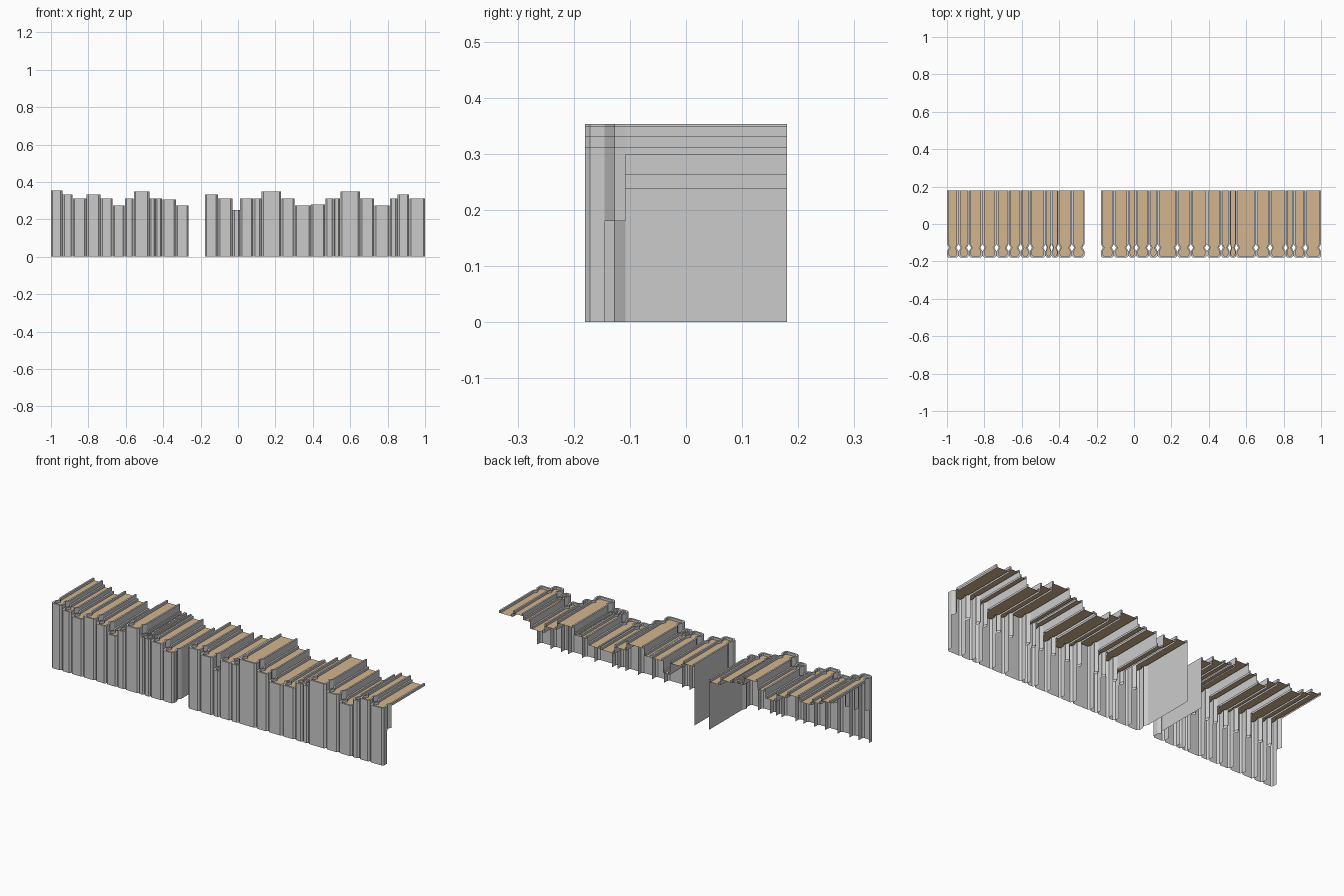
import bpy, bmesh

if "Cube" in bpy.data.objects:
    bpy.data.objects.remove(bpy.data.objects["Cube"])

PAGE_DROP = 0.013    # page block sits this far below the cover top
GROOVE_LOW = 0.18    # hidden groove walls stop here

# Book boundaries (left edges plus final right edge) and heights per row
ROWS = [
    ([-1, -.938, -.883, -.81, -.735, -.67, -.606, -.557, -.473, -.441, -.405, -.332, -.265],
     [.353, .332, .312, .332, .312, .275, .312, .35, .312, .312, .305, .275]),
    ([-.177, -.107, -.029, .011, .081, .126, .232, .304, .39, .466, .512, .546, .652,
      .728, .811, .853, .916, 1],
     [.332, .312, .25, .312, .312, .35, .312, .275, .279, .312, .312, .35, .312,
      .275, .312, .332, .312]),
]

page_mat = bpy.data.materials.new("paper")
page_mat.diffuse_color = (.65, .46, .27, 1)
page_mat.use_nodes = True
page_mat.node_tree.nodes["Principled BSDF"].inputs["Base Color"].default_value = page_mat.diffuse_color


def make_object(name, bm, mat=None):
    me = bpy.data.meshes.new(name)
    bm.to_mesh(me)
    bm.free()
    ob = bpy.data.objects.new(name, me)
    bpy.context.collection.objects.link(ob)
    if mat:
        me.materials.append(mat)


def contour(x0, x1, half):
    """Open U outline: down the left side, across the spine, up the right."""
    left = [(x0 + inset, y) for inset, y in half]
    right = [(x1 - inset, y) for inset, y in reversed(half)]
    return left + right


def quad(bm, a, b, za, zb):
    bm.faces.new([bm.verts.new(p) for p in
                  ((*a, za), (*b, za), (*b, zb), (*a, zb))])


def book(name, x0, x1, h, lows, grooves):
    w = x1 - x0
    t, d, c = min(.009, .2 * w), min(.011, .2 * w), min(.009, .22 * w)
    page = h - PAGE_DROP
    outer = contour(x0, x1, [(0, .18), (0, -.108), (d, -.127), (0, -.145),
                             (0, -.171), (c, -.18)])
    inner = contour(x0, x1, [(t, .18), (t, -.108), (t + d, -.127), (t, -.145),
                             (t, -.161), (t + c * .7, -.17)])
    # Outer wall bottoms for each segment along the outline
    bottoms = ([lows[0]] + [grooves[0]] * 2 + [0] * 5
               + [grooves[1]] * 2 + [lows[1]])
    bm = bmesh.new()
    for i, low in enumerate(bottoms):
        a, b, p, q = outer[i], outer[i + 1], inner[i], inner[i + 1]
        quad(bm, a, b, low, h)                      # outer wall
        quad(bm, q, p, page, h)                     # inner lip
        bm.faces.new([bm.verts.new((*v, h)) for v in (a, b, q, p)])  # rim
    for a, p in ((inner[0], outer[0]), (outer[-1], inner[-1])):
        quad(bm, a, p, page, h)                     # rear edge of the board
    bmesh.ops.remove_doubles(bm, verts=bm.verts, dist=1e-5)
    make_object(name + "_cover", bm)

    # Page block top
    bm = bmesh.new()
    f = bm.faces.new([bm.verts.new((*v, page)) for v in inner])
    bmesh.ops.triangulate(bm, faces=[f])
    make_object(name + "_pages", bm, page_mat)


for r, (xs, hs) in enumerate(ROWS):
    n = len(hs)
    for i, h in enumerate(hs):
        lows, grooves = [], []
        for side, j in enumerate((i - 1, i + 1)):
            if 0 <= j < n:                          # wall hidden by neighbour
                lows.append(min(hs[j], h) - PAGE_DROP)
                grooves.append(GROOVE_LOW)
            elif side != r:                         # full wall facing the gap
                lows.append(0)
                grooves.append(0)
            else:                                   # open outer end of the row
                lows.append(h - PAGE_DROP)
                grooves.append(GROOVE_LOW)
        book(f"book_{r + 1}_{i + 1:02d}", xs[i] + .0008 * (i > 0),
             xs[i + 1] - .0008 * (i < n - 1), h, lows, grooves)
